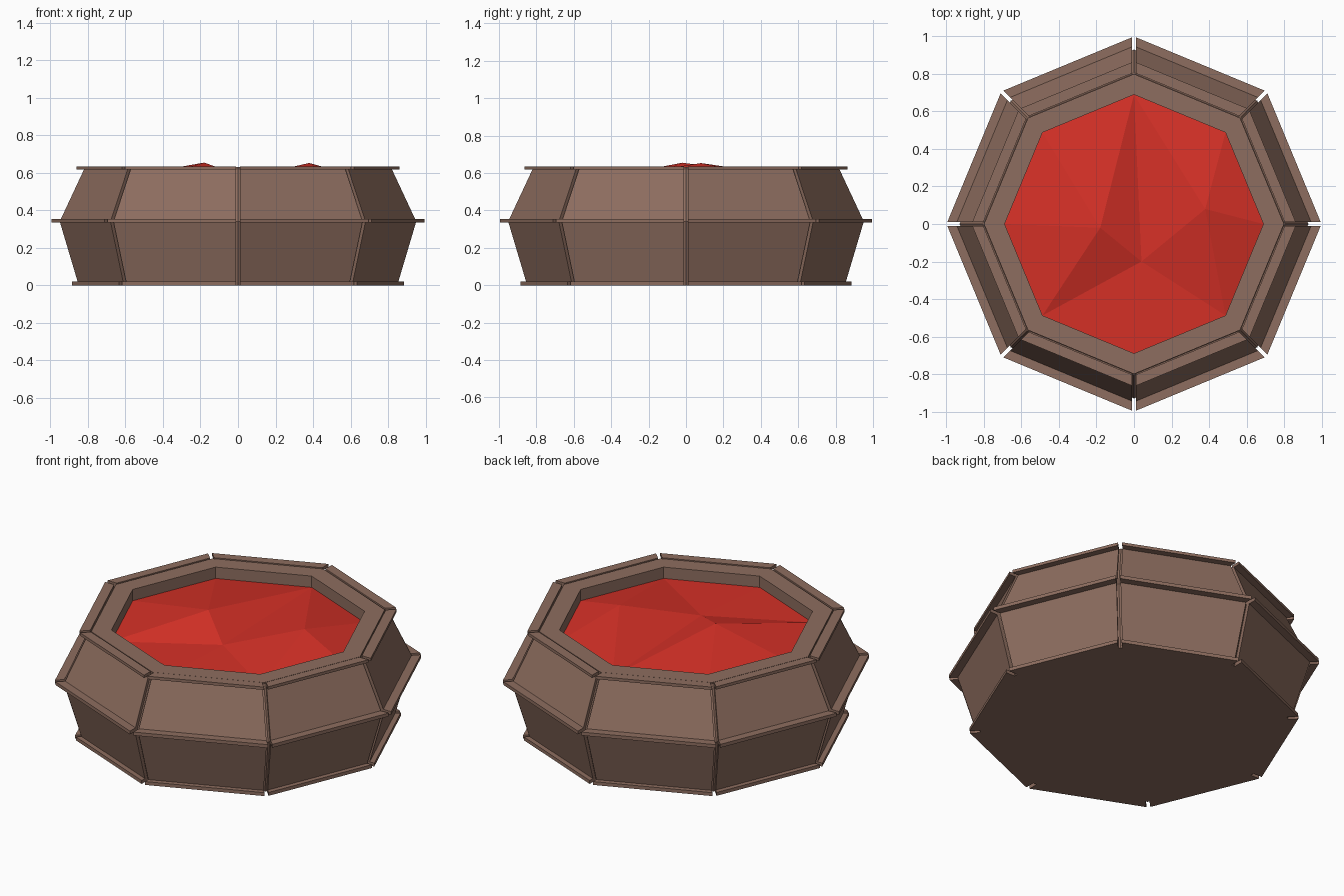
import bpy, bmesh, math
from mathutils import Vector

if "Cube" in bpy.data.objects:
    bpy.data.objects.remove(bpy.data.objects["Cube"])

def mat(name, col):
    m = bpy.data.materials.new(name)
    m.diffuse_color = (*col, 1)
    m.use_nodes = True
    m.node_tree.nodes["Principled BSDF"].inputs["Base Color"].default_value = m.diffuse_color
    return m

WOOD = mat("brown wood", (0.27, 0.155, 0.115))
RED = mat("red filling", (0.67, 0.03, 0.02))
N = 8

def corner(k, r, z):
    a = 2 * math.pi * k / N
    return Vector((r * math.cos(a), r * math.sin(a), z))

def finish(bm, name, material):
    bmesh.ops.recalc_face_normals(bm, faces=bm.faces)
    me = bpy.data.meshes.new(name)
    bm.to_mesh(me)
    bm.free()
    me.materials.append(material)
    ob = bpy.data.objects.new(name, me)
    bpy.context.collection.objects.link(ob)
    return ob

def sides(name, profile, gap):
    """Sweep a closed (radius, z) profile along each octagon side, stopping short of the corners."""
    bm = bmesh.new()
    for k in range(N):
        ends = ([], [])
        for r, z in profile:
            a, b = corner(k, r, z), corner(k + 1, r, z)
            d = (b - a).normalized() * gap
            ends[0].append(bm.verts.new(a + d))
            ends[1].append(bm.verts.new(b - d))
        n = len(profile)
        for i in range(n):
            j = (i + 1) % n
            bm.faces.new((ends[0][i], ends[0][j], ends[1][j], ends[1][i]))
        bm.faces.new(ends[0])
        bm.faces.new(ends[1])
    return finish(bm, name, WOOD)

# inner tub: one closed revolved octagonal shell
tub = [(0.83, 0.0), (0.93, 0.34), (0.805, 0.618), (0.80, 0.622), (0.69, 0.622), (0.69, 0.5)]
bm = bmesh.new()
rings = [[bm.verts.new(corner(k, r, z)) for k in range(N)] for r, z in tub]
for lo, hi in zip(rings, rings[1:]):
    for k in range(N):
        j = (k + 1) % N
        bm.faces.new((lo[k], lo[j], hi[j], hi[k]))
bm.faces.new(rings[0])
bm.faces.new(rings[-1])
finish(bm, "tub", WOOD)

# wall panels with a narrow groove at every corner
sides("lower_panels", [(0.83, 0.004), (0.855, 0.004), (0.955, 0.34), (0.92, 0.34)], 0.012)
sides("upper_panels", [(0.92, 0.342), (0.955, 0.342), (0.825, 0.62), (0.79, 0.62)], 0.012)

# overhanging trim bands
for name, r0, r1, z0, z1 in (("bottom_trim", 0.82, 0.89, 0.0, 0.02),
                             ("middle_trim", 0.92, 1.0, 0.335, 0.355),
                             ("top_trim", 0.808, 0.867, 0.618, 0.635)):
    sides(name, [(r0, z0), (r1, z0), (r1, z1), (r0, z1)], 0.012)

# rim plate on top
sides("rim", [(0.69, 0.60), (0.80, 0.60), (0.80, 0.632), (0.69, 0.632)], 0.0)

# faceted filling with two peaks and a valley
bm = bmesh.new()
o = [bm.verts.new(corner(k, 0.69, 0.565)) for k in range(N)]
A = bm.verts.new((-0.18, -0.02, 0.655))
B = bm.verts.new((0.38, 0.08, 0.653))
V = bm.verts.new((0.04, -0.2, 0.575))
for f in ((A, o[2], o[3]), (A, o[3], o[4]), (A, o[4], o[5]), (A, o[5], V),
          (V, o[5], o[6]), (V, o[6], o[7]), (V, o[7], B), (B, o[7], o[0]),
          (B, o[0], o[1]), (B, o[1], o[2]), (V, B, o[2]), (V, o[2], A)):
    bm.faces.new(f)
finish(bm, "filling", RED)
